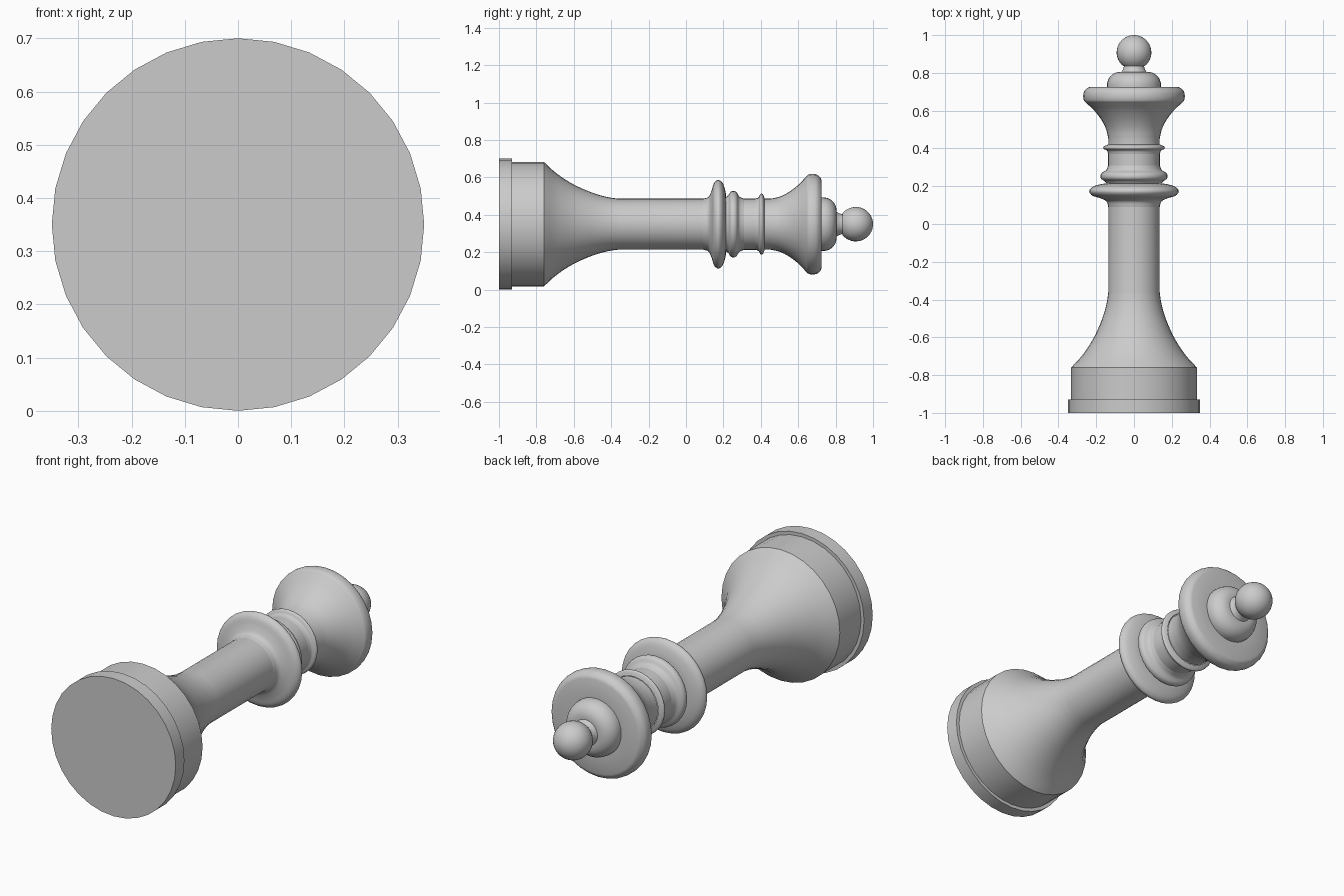
import bpy, bmesh
from math import cos, sin, pi, radians
from mathutils import Vector

SIDES = 32
AXIS_Z = 0.35

cube = bpy.data.objects.get("Cube")
if cube:
    bpy.data.objects.remove(cube, do_unlink=True)

grey = bpy.data.materials.new("plain grey")
grey.use_nodes = True
grey.diffuse_color = (0.6, 0.6, 0.6, 1)
grey.node_tree.nodes["Principled BSDF"].inputs["Base Color"].default_value = (0.6, 0.6, 0.6, 1)


def smooth(points, steps=4):
    """Round curve through (y, radius) points."""
    p = [Vector(q) for q in points]
    p = [2 * p[0] - p[1]] + p + [2 * p[-1] - p[-2]]
    out = []
    for a, b, c, d in zip(p, p[1:], p[2:], p[3:]):
        for k in range(steps):
            t = k / steps
            out.append(0.5 * (2 * b + (c - a) * t + (2 * a - 5 * b + 4 * c - d) * t * t
                              + (3 * b - a - 3 * c + d) * t ** 3))
    return [tuple(v) for v in out] + [tuple(points[-1])]


def arc(y, r, size, start, end, steps=10):
    """Circular arc of a profile, angles in degrees from the +y direction."""
    angles = [radians(start + (end - start) * k / steps) for k in range(steps + 1)]
    return [(y + size * cos(a), max(0, r + size * sin(a))) for a in angles]


def turn(name, profile):
    """Revolve a (y, radius) profile about the long axis."""
    bm = bmesh.new()
    rings = [[bm.verts.new((r * cos(2 * pi * j / SIDES), y, AXIS_Z + r * sin(2 * pi * j / SIDES)))
              for j in range(SIDES)] for y, r in profile]
    for a, b in zip(rings, rings[1:]):
        for j in range(SIDES):
            k = (j + 1) % SIDES
            bm.faces.new((a[j], b[j], b[k], a[k]))
    bmesh.ops.remove_doubles(bm, verts=bm.verts, dist=1e-5)
    mesh = bpy.data.meshes.new(name)
    bm.to_mesh(mesh)
    bm.free()
    mesh.materials.append(grey)
    obj = bpy.data.objects.new(name, mesh)
    bpy.context.collection.objects.link(obj)
    bpy.ops.object.select_all(action="DESELECT")
    obj.select_set(True)
    bpy.context.view_layer.objects.active = obj
    bpy.ops.object.shade_smooth_by_angle(angle=radians(35))


# Foot: wide flange and the drum standing on it
turn("foot_flange", [(-1, 0), (-1, 0.35), (-0.93, 0.35), (-0.93, 0.333)])
turn("foot_drum", [(-0.93, 0.333), (-0.76, 0.333)])

# Flared stem and the collars
turn("stem", smooth([(-0.76, 0.333), (-0.69, 0.27), (-0.6, 0.212), (-0.5, 0.168),
                     (-0.42, 0.145), (-0.36, 0.136)]) + [(0.09, 0.136)])
turn("wide_collar", smooth([(0.09, 0.136), (0.12, 0.146), (0.137, 0.18), (0.15, 0.22),
                            (0.173, 0.237), (0.196, 0.22), (0.21, 0.18), (0.215, 0.146)]))
turn("middle_collar", smooth([(0.215, 0.146), (0.228, 0.157), (0.238, 0.173), (0.253, 0.178),
                              (0.27, 0.171), (0.285, 0.148), (0.31, 0.137)]))
turn("neck", [(0.31, 0.137), (0.37, 0.137)])
turn("thin_collar", smooth([(0.37, 0.137), (0.388, 0.143), (0.396, 0.158), (0.404, 0.163),
                            (0.412, 0.158), (0.42, 0.138)]))

# Crown: flared cup, rounded rim and flat top
turn("crown_flare", [(0.42, 0.136)] + smooth([(0.45, 0.136), (0.5, 0.147), (0.55, 0.172),
                                              (0.6, 0.21), (0.64, 0.252)]))
turn("crown_rim", smooth([(0.64, 0.252), (0.652, 0.264), (0.675, 0.269), (0.7, 0.265),
                          (0.718, 0.25), (0.724, 0.238)]) + [(0.724, 0.143)])

# Stepped dome, waisted neck and ball
turn("dome", [(0.724, 0.143), (0.735, 0.143)] + arc(0.735, 0.073, 0.07, 90, 0)
     + [(0.805, 0.066)])
turn("finial_neck", smooth([(0.805, 0.066), (0.822, 0.057), (0.84, 0.053), (0.856, 0.06)]))
turn("finial_ball", arc(0.908, 0, 0.092, 140, 0, 16))
